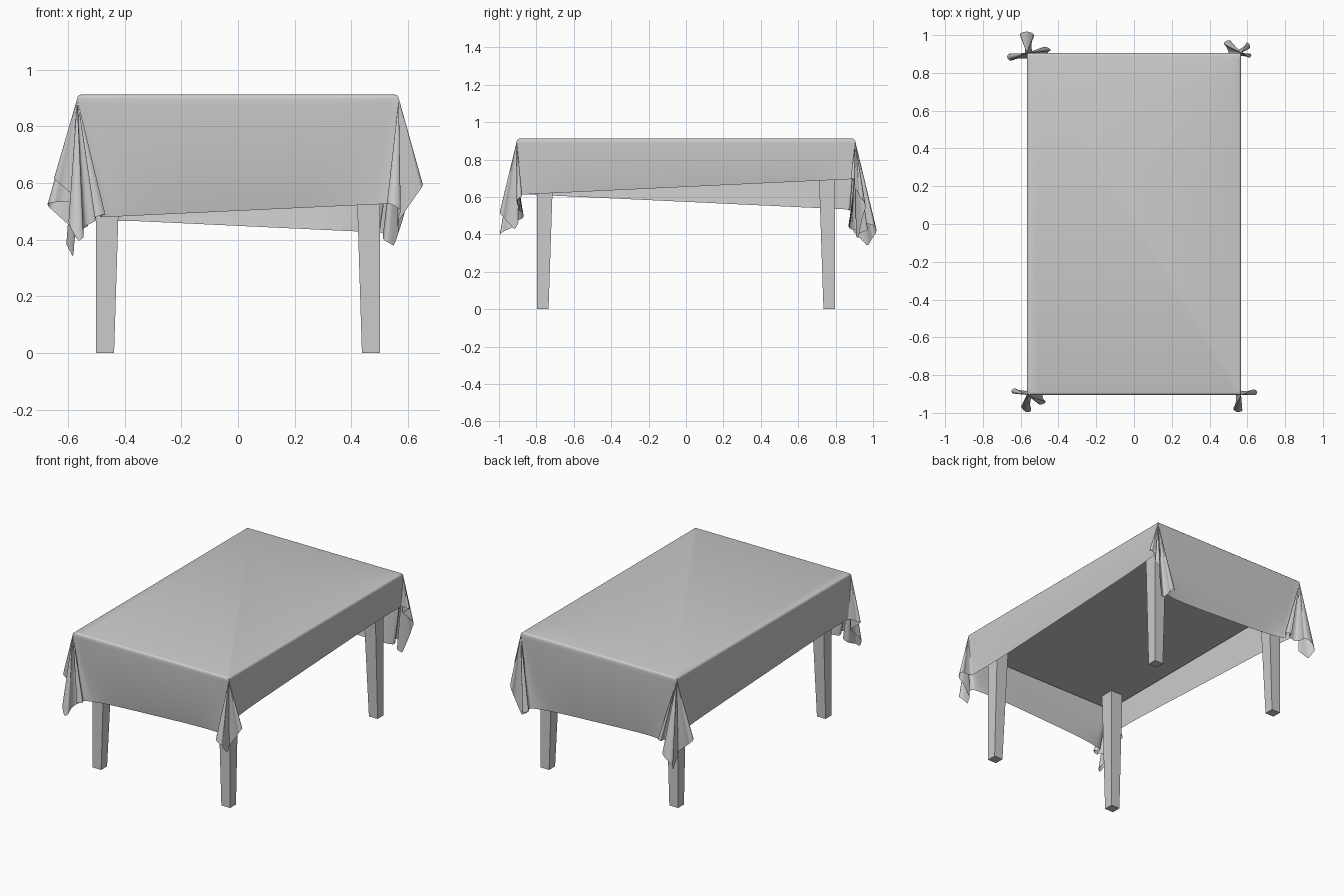
import bpy, bmesh, math
from mathutils import Vector

if "Cube" in bpy.data.objects:
    bpy.data.objects.remove(bpy.data.objects["Cube"])

HX, HY, TOP, R = 0.567, 0.905, 0.912, 0.014   # table half sizes, cloth height, edge radius

def make(name, bm, smooth=False):
    bmesh.ops.recalc_face_normals(bm, faces=bm.faces)
    me = bpy.data.meshes.new(name)
    bm.to_mesh(me)
    bm.free()
    ob = bpy.data.objects.new(name, me)
    bpy.context.collection.objects.link(ob)
    if smooth:
        bpy.ops.object.select_all(action='DESELECT')
        ob.select_set(True)
        bpy.context.view_layer.objects.active = ob
        bpy.ops.object.shade_smooth_by_angle(angle=math.radians(55))
    return ob

def loft_box(name, low, high):
    """Box between two rectangles (x0, x1, y0, y1, z)."""
    bm = bmesh.new()
    rings = [[bm.verts.new((x, y, r[4])) for x, y in
              ((r[0], r[2]), (r[1], r[2]), (r[1], r[3]), (r[0], r[3]))] for r in (low, high)]
    for r in rings:
        bm.faces.new(r)
    for i in range(4):
        j = (i + 1) % 4
        bm.faces.new((rings[0][i], rings[0][j], rings[1][j], rings[1][i]))
    make(name, bm)

# Table board and tapered legs (outer faces vertical)
loft_box("table_board", (-.555, .555, -.893, .893, .79), (-.555, .555, -.893, .893, .9))
for sx, nx in ((-1, "left"), (1, "right")):
    for sy, ny in ((-1, "front"), (1, "back")):
        loft_box(f"{ny}_{nx}_leg",
                 (sx * .437, sx * .5, sy * .735, sy * .797, 0),
                 (sx * .412, sx * .5, sy * .708, sy * .797, .8))

# Flat outline of the slightly turned cloth: normal and offset of each hem line
HEMS = [((1, .047), .825), ((.047, -1), 1.315), ((-1, -.047), .905), ((-.047, 1), 1.368)]

def hem_length(p, e):
    best = 9
    for n, c in HEMS:
        k = n[0] * e[0] + n[1] * e[1]
        if k > 1e-6:
            best = min(best, (c - n[0] * p[0] - n[1] * p[1]) / k)
    return best

def ear(root, tip, w):
    """Teardrop fold outline in the slope plane of a corner."""
    root, tip = Vector(root), Vector(tip)
    d = tip - root
    side = Vector((d.y, -d.x)).normalized() * w
    shape = ((0, .3), (.5, .27), (.85, .5), (1, 0), (.85, -.5), (.5, -.27), (0, -.3))
    return [root + d * t + side * s for t, s in shape]

def resample(pts, n):
    """Smooth curve through pts, evenly spaced."""
    P = [pts[0]] + pts + [pts[-1]]
    fine = []
    for a, b, c, d in zip(P, P[1:], P[2:], P[3:]):
        for k in range(12):
            t = k / 12
            fine.append(.5 * (2 * b + (c - a) * t + (2 * a - 5 * b + 4 * c - d) * t * t
                              + (3 * b - a - 3 * c + d) * t ** 3))
    fine.append(pts[-1])
    acc = [0]
    for a, b in zip(fine, fine[1:]):
        acc.append(acc[-1] + (b - a).length)
    out, j = [], 0
    for i in range(n):
        s = acc[-1] * i / (n - 1)
        while j < len(acc) - 2 and acc[j + 1] < s:
            j += 1
        f = (s - acc[j]) / max(acc[j + 1] - acc[j], 1e-9)
        out.append(fine[j].lerp(fine[j + 1], f))
    return out

# Corner folds: signs, start slope, end slope, ears (root, tip, width)
CORNERS = [
    (1, 1, (-.02, -.12), (-.24, -.04),
     [((0, -.05), (.27, -.07), .11), ((-.01, .01), (.14, .14), .1), ((-.12, 0), (-.16, .14), .09)]),
    (-1, 1, (-.02, -.13), (-.34, -.04),
     [((0, -.05), (.28, -.06), .1), ((-.03, 0), (0, .24), .16), ((-.23, -.01), (-.27, .07), .1)]),
    (-1, -1, (-.02, -.13), (-.28, -.04),
     [((0, -.05), (.29, -.08), .1), ((-.03, 0), (.02, .18), .12), ((-.17, 0), (-.2, .12), .1)]),
    (1, -1, (-.02, -.13), (-.16, -.04),
     [((0, -.05), (.28, -.05), .1), ((-.04, 0), (-.05, .24), .13)]),
]

def corner_rays(sx, sy, start, end, ears):
    pts = [Vector(start)] + [p for e in ears for p in ear(*e)] + [Vector(end)]
    n, rays = 100, []
    t0, t1 = start[1], math.pi / 2 - end[0]
    rim = Vector((sx * HX, sy * HY))
    for i, s in enumerate(resample(pts, n)):
        th = t0 + (t1 - t0) * i / (n - 1)
        flat = Vector((sx * math.cos(th), sy * math.sin(th)))
        rays.append((rim, Vector((sx, sy)), flat, Vector((sx * s.x, sy * s.y)), Vector((0, 0))))
    return rays if sx * sy > 0 else rays[::-1]

def wall_rays(a, b, out, n, lean):
    """Straight panel between two corners, fading into their end slopes."""
    rays, length = [], (b[0] - a[0]).length
    for i in range(1, n):
        t = i / n
        rim = a[0].lerp(b[0], t)
        fade = lambda w: max(0, 1 - w / .4) ** 2
        wa, wb = fade(t * length), fade((1 - t) * length)
        wo = 1 - wa - wb
        flat = (a[2] * wa + b[2] * wb + out * wo).normalized()
        slope = a[3] * wa + b[3] * wb
        rays.append((rim, out, flat, slope, -out * lean * wo))
    return rays

# Tablecloth: rays running from the table edge to the hem, all the way round
corners = [corner_rays(*c) for c in CORNERS]
walls = [((0, 1), 36, .035), ((-1, 0), 50, .018), ((0, -1), 36, .035), ((1, 0), 50, .018)]
rays = []
for i, (out, n, lean) in enumerate(walls):
    nxt = corners[(i + 1) % 4]
    rays += corners[i] + wall_rays(corners[i][-1], nxt[0], Vector(out), n, lean)

bm = bmesh.new()
cache = {}

def vert(p):
    key = tuple(round(c, 5) for c in p)
    if key not in cache:
        cache[key] = bm.verts.new(p)
    return cache[key]

ROWS = 22
columns = []
for rim, out, flat, slope, bend in rays:
    L = hem_length(rim, flat) - R
    d3 = Vector((slope.x, slope.y, -1)).normalized()
    col = []
    for deg in (0, 30, 60):
        ph = math.radians(deg)
        q = rim + out * R * (math.sin(ph) - 1)
        col.append(vert((q.x, q.y, TOP - R * (1 - math.cos(ph)))))
    for k in range(ROWS + 1):
        t = k / ROWS
        q = Vector((rim.x, rim.y, TOP - R)) + d3 * L * t
        col.append(vert((q.x + bend.x * t * t, q.y + bend.y * t * t, q.z)))
    columns.append(col)

for a, b in zip(columns, columns[1:] + columns[:1]):
    for k in range(len(a) - 1):
        f = list(dict.fromkeys((a[k], a[k + 1], b[k + 1], b[k])))
        if len(f) > 2 and not bm.faces.get(f):
            bm.faces.new(f)
bm.faces.new(list(dict.fromkeys(c[0] for c in columns)))
make("tablecloth", bm, True)
